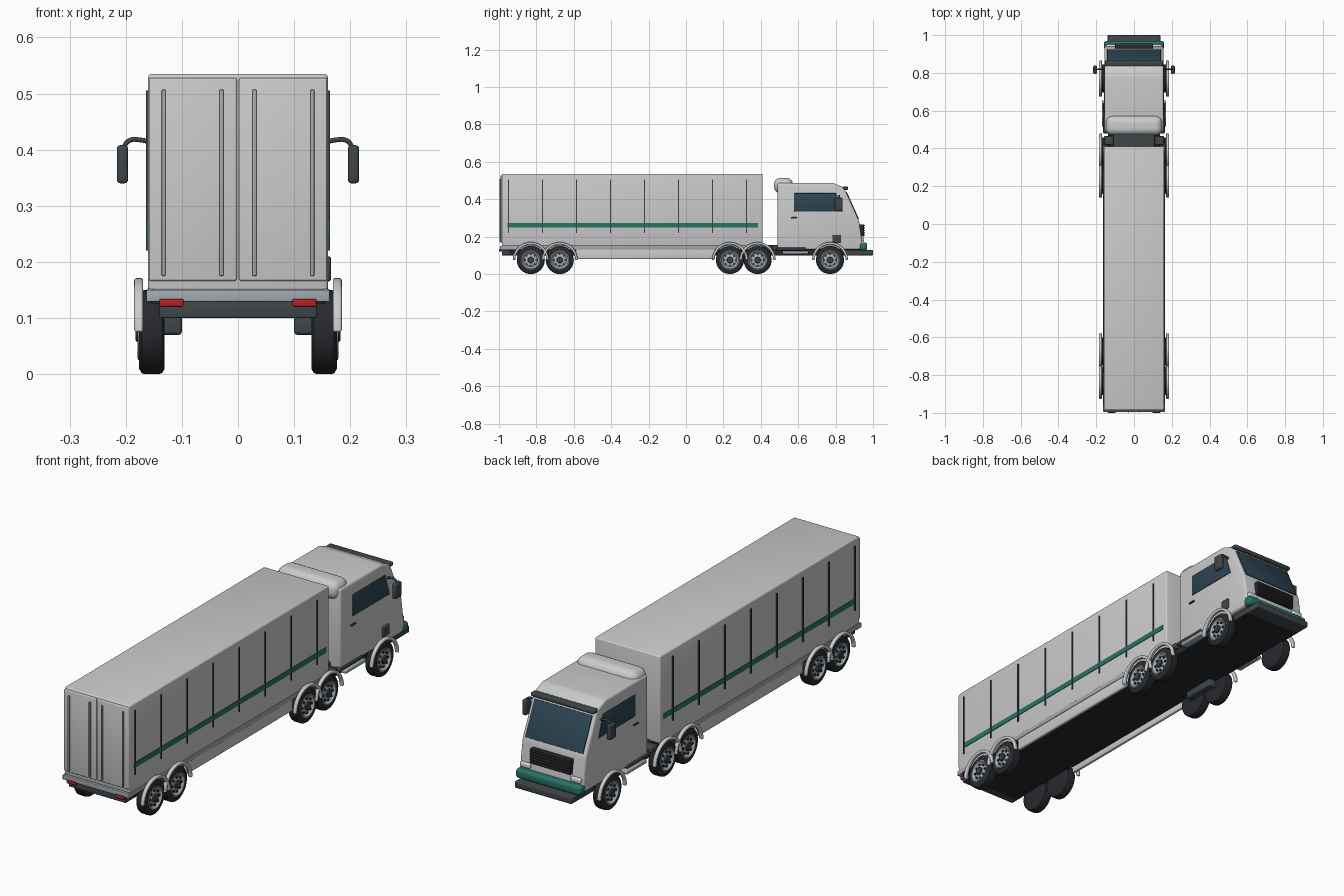
import bpy, bmesh, math
from mathutils import Matrix

if "Cube" in bpy.data.objects:
    bpy.data.objects.remove(bpy.data.objects["Cube"])


def mat(name, r, g, b):
    m = bpy.data.materials.new(name)
    m.diffuse_color = (r, g, b, 1)
    m.use_nodes = True
    m.node_tree.nodes["Principled BSDF"].inputs["Base Color"].default_value = m.diffuse_color
    return m


DARK = mat("dark_trim", 0.05, 0.06, 0.065)
UNDER = mat("chassis_black", 0.018, 0.022, 0.025)
RUBBER = mat("rubber", 0.02, 0.022, 0.026)
GLASS = mat("glass", 0.025, 0.06, 0.085)
GREEN = mat("green", 0.02, 0.17, 0.13)
RED = mat("red", 0.45, 0.015, 0.02)
STEEL = mat("steel", 0.36, 0.41, 0.45)
LAMP = mat("lamp", 0.65, 0.72, 0.78)


def finish(name, bm, m=None):
    bmesh.ops.recalc_face_normals(bm, faces=bm.faces)
    me = bpy.data.meshes.new(name)
    bm.to_mesh(me)
    bm.free()
    ob = bpy.data.objects.new(name, me)
    bpy.context.collection.objects.link(ob)
    if m:
        me.materials.append(m)
    bpy.ops.object.select_all(action='DESELECT')
    ob.select_set(True)
    bpy.context.view_layer.objects.active = ob
    bpy.ops.object.shade_smooth_by_angle(angle=math.radians(35))
    return ob


def prism(name, x0, x1, pts, m=None, bevel=0, seg=3):
    """Extrude a (y, z) outline from x0 to x1."""
    bm = bmesh.new()
    f = bm.faces.new([bm.verts.new((x0, y, z)) for y, z in pts])
    r = bmesh.ops.extrude_face_region(bm, geom=[f])
    vs = [v for v in r["geom"] if isinstance(v, bmesh.types.BMVert)]
    bmesh.ops.translate(bm, verts=vs, vec=(x1 - x0, 0, 0))
    if bevel:
        bmesh.ops.bevel(bm, geom=bm.edges[:], offset=bevel, segments=seg,
                        profile=0.5, affect='EDGES', clamp_overlap=True)
    return finish(name, bm, m)


def box(name, x0, x1, y0, y1, z0, z1, m=None, bevel=0, seg=3):
    return prism(name, x0, x1, [(y0, z0), (y1, z0), (y1, z1), (y0, z1)], m, bevel, seg)


def lathe(name, prof, m=None, n=40):
    """Revolve an (x, radius) profile around the x axis."""
    bm = bmesh.new()
    vs = [bm.verts.new((x, r, 0)) for x, r in prof]
    es = [bm.edges.new(p) for p in zip(vs, vs[1:])]
    bmesh.ops.spin(bm, geom=vs + es, axis=(1, 0, 0), cent=(0, 0, 0),
                   angle=math.tau, steps=n)
    bmesh.ops.remove_doubles(bm, verts=bm.verts, dist=1e-5)
    return finish(name, bm, m)


def tube(name, pts, r, m):
    cu = bpy.data.curves.new(name, 'CURVE')
    cu.dimensions, cu.bevel_depth, cu.bevel_resolution = '3D', r, 3
    cu.use_fill_caps = True
    sp = cu.splines.new('BEZIER')
    sp.bezier_points.add(len(pts) - 1)
    for b, p in zip(sp.bezier_points, pts):
        b.co, b.handle_left_type, b.handle_right_type = p, 'AUTO', 'AUTO'
    cu.materials.append(m)
    ob = bpy.data.objects.new(name, cu)
    bpy.context.collection.objects.link(ob)


def pair(name, x0, x1, *a, **k):
    for s, side in ((1, "right"), (-1, "left")):
        box(f"{name}_{side}", s * x0, s * x1, *a, **k)


# Trailer body and underside
box("trailer_box", -0.16, 0.16, -0.985, 0.41, 0.148, 0.535, None, 0.006)
box("trailer_floor", -0.155, 0.155, -0.97, 0.41, 0.125, 0.15, UNDER)
box("chassis", -0.138, 0.138, -0.95, 0.93, 0.10, 0.13, UNDER)
pair("bottom_rail", 0.15, 0.163, -0.985, 0.41, 0.131, 0.152, STEEL, 0.002)
pair("side_skirt", 0.145, 0.161, -0.59, 0.155, 0.08, 0.135, None, 0.005)
pair("side_stripe", 0.158, 0.1625, -0.955, 0.385, 0.25, 0.273, GREEN)
for i in range(8):
    y = -0.95 + i * 0.1818
    pair(f"side_rib_{i}", 0.158, 0.164, y - 0.003, y + 0.003, 0.22, 0.505, DARK)

# Rear doors, bars and lights
pair("rear_door", 0.002, 0.159, -0.991, -0.98, 0.166, 0.528, None, 0.004)
for i, x in enumerate((0.0295, 0.1325)):
    pair(f"door_bar_{i}", x - 0.0035, x + 0.0035, -0.998, -0.988, 0.175, 0.507, STEEL, 0.002)
box("rear_sill", -0.163, 0.163, -0.994, -0.96, 0.129, 0.15, STEEL, 0.002)
box("rear_bumper", -0.14, 0.14, -0.985, -0.945, 0.10, 0.13, DARK, 0.003)
pair("tail_light", 0.097, 0.14, -1.0, -0.975, 0.12, 0.134, RED, 0.003)

# Cab shell and roof fairing
box("coupling_deck", -0.11, 0.11, 0.38, 0.52, 0.125, 0.155, DARK, 0.004)
box("deck_crossbar", -0.158, 0.158, 0.42, 0.465, 0.128, 0.15, DARK, 0.004)
prism("cab", -0.157, 0.157, [(0.49, 0.13), (0.49, 0.487), (0.785, 0.487), (0.845, 0.462),
      (0.925, 0.285), (0.946, 0.145), (0.93, 0.13)], None, 0.012, 4)
box("roof_fairing", -0.15, 0.15, 0.47, 0.572, 0.432, 0.514, None, 0.036, 6)


# Windscreen lies on the sloping front
def slope(t, n):
    return (0.845 + 0.08 * t + 0.91 * n, 0.462 - 0.177 * t + 0.412 * n)


prism("windscreen", -0.142, 0.142, [slope(0.13, -0.004), slope(0.13, 0.004),
      slope(0.95, 0.004), slope(0.95, -0.004)], GLASS, 0.002, 2)
box("sun_visor", -0.155, 0.155, 0.835, 0.866, 0.45, 0.467, DARK, 0.005)
box("grille", -0.10, 0.10, 0.92, 0.951, 0.20, 0.265, UNDER, 0.003)
for i in range(5):
    z = 0.205 + i * 0.0125
    box(f"grille_slat_{i}", -0.098, 0.098, 0.945, 0.956, z, z + 0.006, DARK, 0.001, 1)
pair("headlight", 0.10, 0.148, 0.925, 0.952, 0.174, 0.194, LAMP, 0.004)
box("green_bumper", -0.16, 0.16, 0.925, 0.969, 0.126, 0.168, GREEN, 0.014, 5)
box("front_bumper", -0.14, 0.14, 0.84, 1.0, 0.10, 0.128, DARK, 0.004)

# Cab sides
for s, side in ((1, "right"), (-1, "left")):
    prism("side_window_" + side, s * 0.15, s * 0.1595, [(0.578, 0.335), (0.578, 0.432),
          (0.805, 0.432), (0.837, 0.335)], GLASS, 0.002, 2)
    tube("mirror_arm_" + side, [(s * 0.15, 0.82, 0.411), (s * 0.172, 0.82, 0.417),
         (s * 0.194, 0.82, 0.416), (s * 0.206, 0.82, 0.40)], 0.0045, DARK)
pair("mirror", 0.196, 0.216, 0.795, 0.838, 0.34, 0.408, DARK, 0.006)
pair("door_handle", 0.154, 0.164, 0.562, 0.594, 0.297, 0.304, DARK, 0.002)
box("filler_cap", 0.15, 0.166, 0.782, 0.826, 0.165, 0.21, DARK, 0.005)
pair("step_tank", 0.135, 0.17, 0.515, 0.655, 0.106, 0.124, STEEL, 0.006)
pair("upper_step", 0.135, 0.163, 0.48, 0.64, 0.126, 0.141, DARK, 0.004)
pair("suspension_box", 0.10, 0.14, 0.23, 0.39, 0.07, 0.105, DARK, 0.006)

# Wheel parts, shared by every axle
tyre = lathe("tyre", [(0.172, 0.045), (0.176, 0.05), (0.176, 0.066), (0.171, 0.074),
             (0.165, 0.075), (0.141, 0.075), (0.135, 0.073), (0.131, 0.066),
             (0.131, 0.04), (0.135, 0)], RUBBER)
rim = lathe("rim", [(0.165, 0.05), (0.178, 0.05), (0.179, 0.046), (0.172, 0.041),
            (0.168, 0.036), (0.174, 0.024), (0.174, 0)], STEEL)
hub = lathe("hub", [(0.17, 0.018), (0.18, 0.018), (0.183, 0.014), (0.183, 0)], DARK, 24)
bm = bmesh.new()
for i in range(8):
    a = math.tau * i / 8
    bmesh.ops.create_cone(bm, cap_ends=True, segments=10, radius1=0.005, radius2=0.005, depth=0.01,
        matrix=Matrix.Translation((0.1705, 0.031 * math.cos(a), 0.031 * math.sin(a)))
        @ Matrix.Rotation(math.pi / 2, 4, 'Y'))
holes = finish("rim_holes", bm, UNDER)

# Arched fender over each wheel
arc = [math.pi * i / 24 for i in range(25)]
fender = prism("fender", 0.169, 0.185,
               [(0.096 * math.cos(a), 0.096 * math.sin(a)) for a in arc]
               + [(0.083 * math.cos(a), 0.083 * math.sin(a)) for a in reversed(arc)])
bev = fender.modifiers.new("rounding", 'BEVEL')
bev.width, bev.segments, bev.limit_method = 0.004, 3, 'ANGLE'

parts = [tyre, rim, hub, holes, fender]
for k, y in enumerate((-0.83, -0.675, 0.235, 0.383, 0.77)):
    for side, rot in (("right", 0), ("left", math.pi)):
        for p in parts:
            first = k == 0 and rot == 0
            o = p if first else p.copy()
            if not first:
                bpy.context.collection.objects.link(o)
                o.name = f"{p.name}_{side}_{k}"
            o.location = (0, y, 0.075)
            o.rotation_euler = (0, 0, rot)
